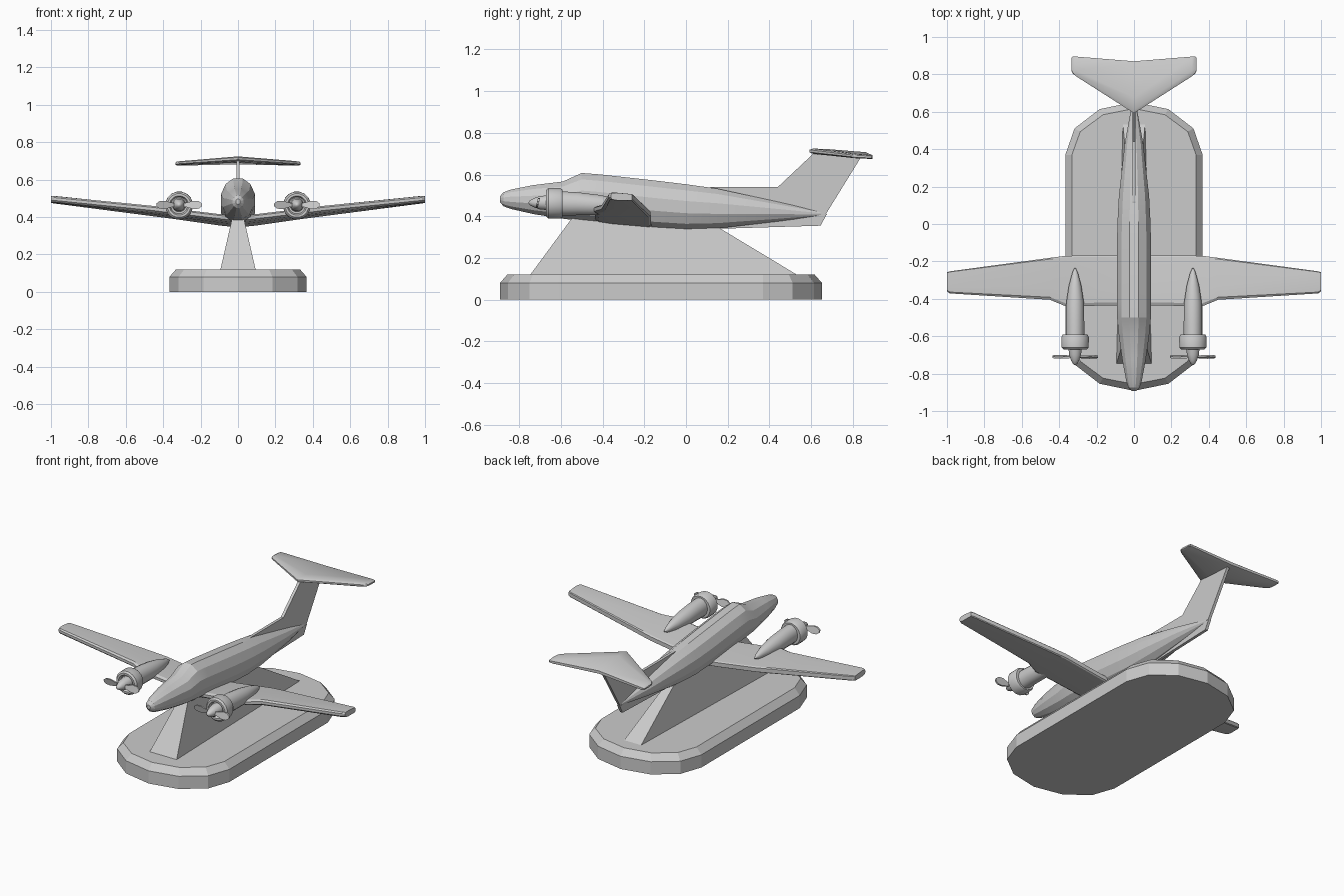
import bpy, bmesh, math
from mathutils import Vector

grey = bpy.data.materials.new("plain_grey")
grey.diffuse_color = (0.6, 0.6, 0.6, 1)


def finish(name, bm, smooth=None):
    bmesh.ops.recalc_face_normals(bm, faces=bm.faces)
    me = bpy.data.meshes.new(name)
    bm.to_mesh(me)
    bm.free()
    me.materials.append(grey)
    ob = bpy.data.objects.new(name, me)
    bpy.context.collection.objects.link(ob)
    if smooth:
        bpy.ops.object.select_all(action='DESELECT')
        ob.select_set(True)
        bpy.context.view_layer.objects.active = ob
        bpy.ops.object.shade_smooth_by_angle(angle=math.radians(smooth))
    return ob


def loft(name, rings, smooth=None):
    """Skin equal-length rings of points and cap both ends."""
    bm = bmesh.new()
    vs = [[bm.verts.new(p) for p in r] for r in rings]
    n = len(vs[0])
    for a, b in zip(vs, vs[1:]):
        for i in range(n):
            j = (i + 1) % n
            bm.faces.new((a[i], a[j], b[j], b[i]))
    bm.faces.new(vs[0])
    bm.faces.new(vs[-1])
    return finish(name, bm, smooth)


def ring(x, y, z, rx, rz, n=12, power=1.0):
    pts = []
    for i in range(n):
        a = 2 * math.pi * (i + 0.5) / n
        c, s = math.cos(a), math.sin(a)
        pts.append((x + rx * math.copysign(abs(c) ** power, c), y,
                    z + rz * math.copysign(abs(s) ** power, s)))
    return pts


# Display base with chamfered rim
def stadium(inset, z):
    pts = []
    for sign, yc in ((1, 0.37), (-1, -0.61)):
        for k in range(7):
            a = math.pi * k / 6
            pts.append((sign * (0.367 - inset) * math.cos(a),
                        yc + sign * (0.282 - inset) * math.sin(a), z))
    return pts


loft("display_base", [stadium(0, 0), stadium(0, 0.08), stadium(0.035, 0.12)])

# Tapered pedestal
loft("pedestal", [
    [(-0.095, -0.75, 0.115), (0.095, -0.75, 0.115), (0.06, 0.54, 0.115), (-0.06, 0.54, 0.115)],
    [(-0.03, -0.54, 0.40), (0.03, -0.54, 0.40), (0.02, 0.10, 0.38), (-0.02, 0.10, 0.38)]])

# Fuselage: y, half width, bottom, top
stations = [(-0.892, 0.012, 0.468, 0.496), (-0.875, 0.03, 0.448, 0.515),
            (-0.84, 0.042, 0.435, 0.528), (-0.73, 0.063, 0.41, 0.55),
            (-0.59, 0.083, 0.388, 0.567), (-0.50, 0.092, 0.377, 0.608),
            (-0.42, 0.093, 0.37, 0.602), (-0.15, 0.093, 0.342, 0.572),
            (0.0, 0.09, 0.334, 0.554), (0.15, 0.082, 0.341, 0.533),
            (0.43, 0.05, 0.374, 0.472), (0.67, 0.006, 0.405, 0.417)]
loft("fuselage", [ring(0, y, (b + t) / 2, w * 1.02, (t - b) / 2 * 1.03)
                  for y, w, b, t in stations], 18)


# Flat fins, extruded across x
def plate(name, outline, half):
    return loft(name, [[(s * half, y, z) for y, z in outline] for s in (-1, 1)])


plate("tail_fin", [(0.08, 0.53), (0.12, 0.54), (0.44, 0.54), (0.61, 0.70), (0.84, 0.685),
                   (0.67, 0.41), (0.45, 0.42)], 0.009)
plate("ventral_fin", [(0.12, 0.36), (0.12, 0.339), (0.645, 0.355), (0.675, 0.41)], 0.009)


# Flying surfaces: a section from leading edge to trailing edge
def section(x, y0, z0, y1, z1, t):
    dy, dz = y1 - y0, z1 - z0
    up = [(0, 0.2), (0.06, 0.42), (0.3, 0.5), (0.97, 0.42)]
    prof = up + [(f, -h) for f, h in reversed(up)] + []
    prof[3:5] = [(0.97, 0.42), (1, 0.3), (1, -0.3), (0.97, -0.42)]
    return [(x, y0 + f * dy, z0 + f * dz + h * t) for f, h in prof]


def mirrored(name, half, smooth):
    left = [section(-s[0], *s[1:]) for s in reversed(half) if s[0] > 0]
    return loft(name, left + [section(*s) for s in half], smooth)


mirrored("main_wing", [
    (0.0, -0.435, 0.39, -0.165, 0.362, 0.042),
    (0.10, -0.435, 0.40, -0.168, 0.372, 0.042),
    (0.365, -0.44, 0.432, -0.17, 0.41, 0.042),
    (0.45, -0.405, 0.443, -0.181, 0.421, 0.042),
    (0.985, -0.371, 0.497, -0.253, 0.489, 0.038),
    (1.0, -0.36, 0.496, -0.258, 0.491, 0.036)], 25)
mirrored("tailplane", [
    (0.0, 0.592, 0.713, 0.87, 0.694, 0.03),
    (0.31, 0.79, 0.69, 0.895, 0.684, 0.022),
    (0.328, 0.805, 0.688, 0.895, 0.684, 0.018),
    (0.335, 0.82, 0.687, 0.888, 0.684, 0.01)], 30)

# Engines, one on each wing
for side, sx in (("left", -1), ("right", 1)):
    cx = sx * 0.315
    body = [(-0.62, 0.05, 0.462, 0.06), (-0.52, 0.05, 0.46, 0.056), (-0.42, 0.048, 0.454, 0.05),
            (-0.33, 0.034, 0.45, 0.036), (-0.26, 0.015, 0.446, 0.016), (-0.235, 0.003, 0.444, 0.003)]
    loft(side + "_nacelle", [ring(cx, y, z, w, h, 16) for y, w, z, h in body], 30)
    cowl = [(-0.655, 0.045), (-0.67, 0.052), (-0.67, 0.064), (-0.66, 0.074),
            (-0.605, 0.075), (-0.592, 0.068), (-0.592, 0.045)]
    loft(side + "_cowling", [ring(cx, y, 0.462, r, r, 16) for y, r in cowl], 35)
    cone = [(-0.65, 0.038), (-0.70, 0.033), (-0.73, 0.022), (-0.748, 0.012), (-0.754, 0.003)]
    loft(side + "_spinner", [ring(cx, y, 0.465, r, r) for y, r in cone], 35)
    # Two paddle blades per propeller
    half = [(0.0, 0.008), (0.04, 0.012), (0.075, 0.022), (0.105, 0.02), (0.122, 0.007)]
    outline = half + [(x, -h) for x, h in reversed(half)]
    for k, d in (("inner", -1), ("outer", 1)):
        loft(f"{side}_{k}_blade", [[(cx + d * x, -0.71 + o + d * h * 0.25, 0.465 + h)
                                    for x, h in outline] for o in (-0.005, 0.005)])
